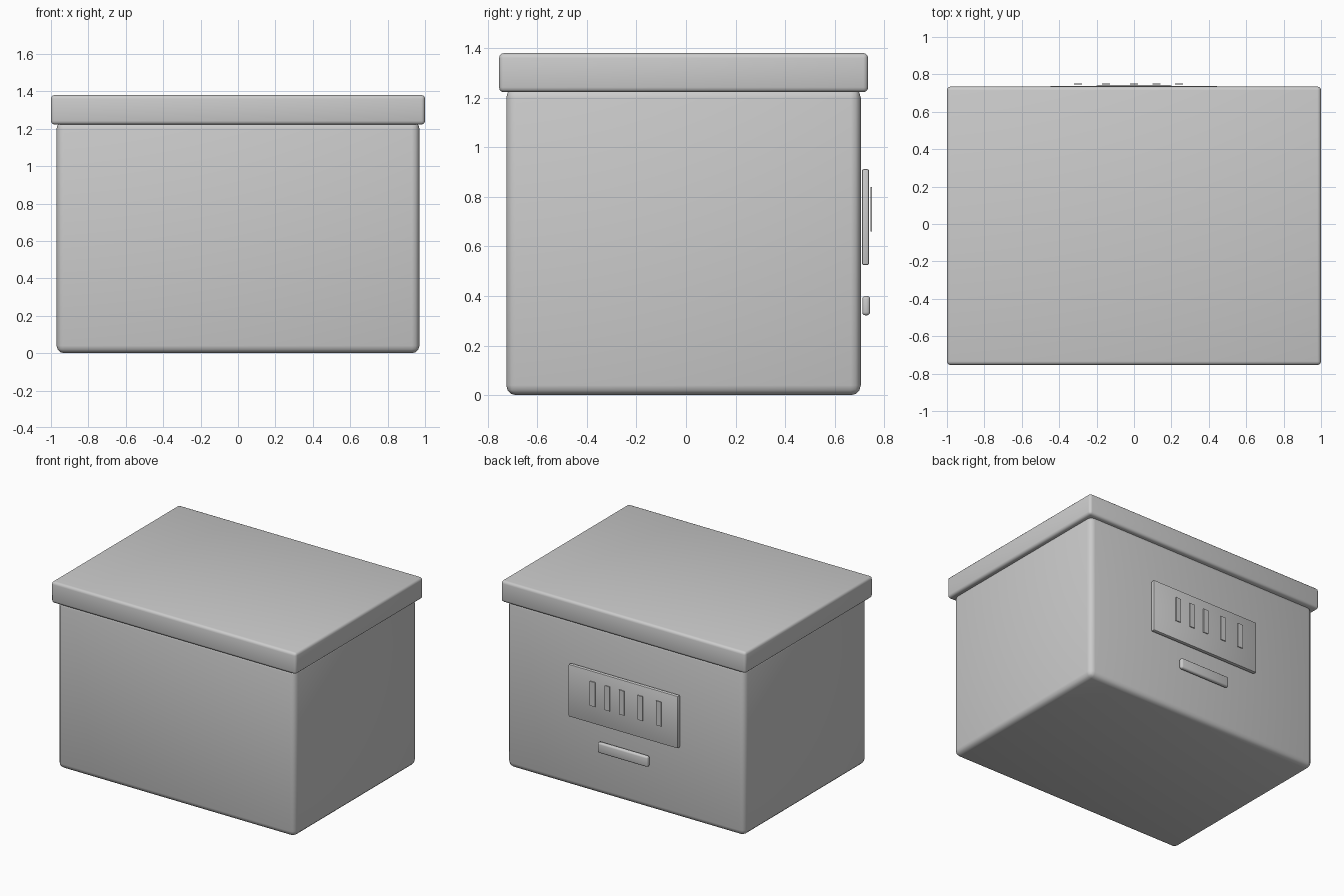
import bpy
import math

cube = bpy.data.objects.get("Cube")
if cube:
    bpy.data.objects.remove(cube, do_unlink=True)

grey = bpy.data.materials.new("plain grey")
grey.use_nodes = True
colour = (0.6, 0.6, 0.6, 1)
grey.diffuse_color = colour
grey.node_tree.nodes["Principled BSDF"].inputs["Base Color"].default_value = colour


def box(name, low, high, bevel=0, segments=3):
    """Box between two corners, with softly rounded edges."""
    size = [h - l for l, h in zip(low, high)]
    centre = [(l + h) / 2 for l, h in zip(low, high)]
    bpy.ops.mesh.primitive_cube_add(size=1, location=centre)
    ob = bpy.context.object
    ob.name = name
    ob.scale = size
    bpy.ops.object.transform_apply(location=False, rotation=False, scale=True)
    ob.data.materials.append(grey)
    if bevel:
        mod = ob.modifiers.new("rounded edges", "BEVEL")
        mod.width = bevel
        mod.segments = segments
        bpy.ops.object.modifier_apply(modifier=mod.name)
        bpy.ops.object.shade_smooth_by_angle(angle=math.radians(35))
    return ob


# Container and its overhanging lid
box("box_body", (-0.97, -0.725, 0), (0.97, 0.705, 1.24), 0.04)
box("lid", (-1, -0.754, 1.222), (1, 0.735, 1.38), 0.02)

# Back panel with unevenly spaced slats, and the grip below it
box("back_panel", (-0.45, 0.709, 0.525), (0.445, 0.739, 0.912), 0.008, 2)
for i, x in enumerate((-0.3, -0.15, 0, 0.12, 0.24)):
    box(f"panel_slat_{i + 1}", (x - 0.021, 0.745, 0.66), (x + 0.021, 0.751, 0.84))
box("grip", (-0.205, 0.711, 0.322), (0.205, 0.743, 0.4), 0.013)
